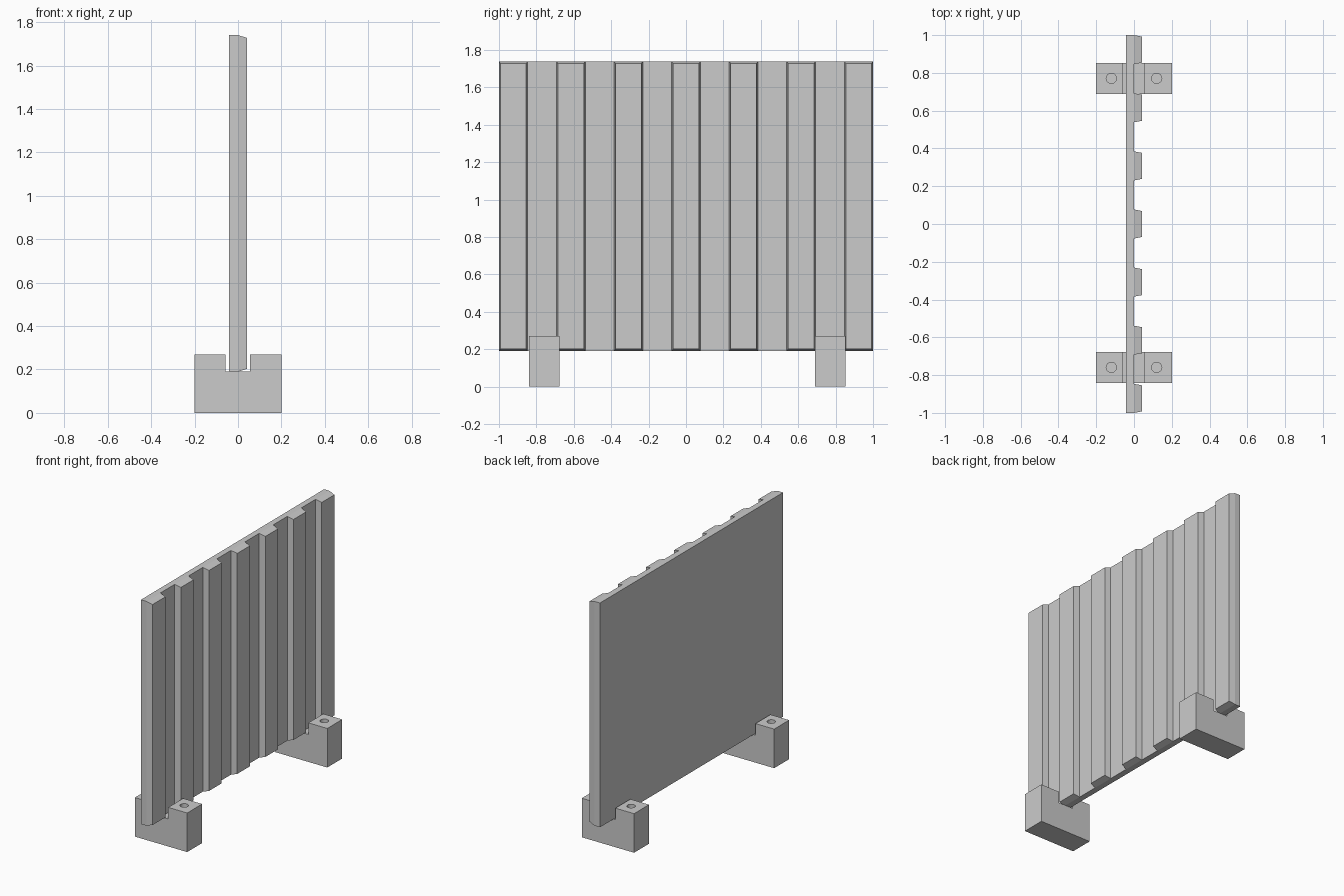
import bpy, bmesh
from mathutils import Vector

if "Cube" in bpy.data.objects:
    bpy.data.objects.remove(bpy.data.objects["Cube"])

Z0, Z1 = 0.19, 1.74        # panel bottom and top
T = 0.042                  # thickness of sheet, and of ribs
STRIPS = 13                # alternating rib / gap
PITCH = 2 / STRIPS


def finish(name, bm):
    bmesh.ops.recalc_face_normals(bm, faces=bm.faces[:])
    mesh = bpy.data.meshes.new(name)
    bm.to_mesh(mesh)
    bm.free()
    obj = bpy.data.objects.new(name, mesh)
    bpy.context.collection.objects.link(obj)
    return obj


# Ribbed panel: flat sheet split into strips, every other one raised with tapered sides
def ribbed_panel():
    bm = bmesh.new()
    bmesh.ops.create_cube(bm, size=1)
    for v in bm.verts:
        v.co = Vector((v.co.x * T - T / 2, v.co.y * 2,
                       v.co.z * (Z1 - Z0) + (Z0 + Z1) / 2))
    for i in range(1, STRIPS):
        bmesh.ops.bisect_plane(bm, geom=bm.verts[:] + bm.edges[:] + bm.faces[:],
                               plane_co=(0, -1 + i * PITCH, 0), plane_no=(0, 1, 0))
    bm.normal_update()
    ribs = [f for f in bm.faces if f.normal.x > 0.9
            and int((f.calc_center_median().y + 1) / PITCH) % 2 == 0]
    for f in bmesh.ops.extrude_discrete_faces(bm, faces=ribs)["faces"]:
        c = f.calc_center_median()
        for v in f.verts:
            v.co.x += T
            v.co.y += -0.008 if v.co.y > c.y else 0.008
            v.co.z += -0.013 if v.co.z > c.z else 0.013
    return finish("ribbed_panel", bm)


# Foot: slotted block with two blind bolt holes
def foot(name, y, width=0.163):
    profile = [(-0.2, 0), (0.2, 0), (0.2, 0.27), (0.055, 0.27),
               (0.055, Z0), (-0.057, Z0), (-0.057, 0.27), (-0.2, 0.27)]
    bm = bmesh.new()
    face = bm.faces.new([bm.verts.new((x, y - width / 2, z)) for x, z in profile])
    side = bmesh.ops.extrude_face_region(bm, geom=[face])["geom"]
    bmesh.ops.translate(bm, vec=(0, width, 0),
                        verts=[g for g in side if isinstance(g, bmesh.types.BMVert)])
    obj = finish(name, bm)
    for x in (-0.12, 0.12):
        bpy.ops.mesh.primitive_cylinder_add(vertices=32, radius=0.027, depth=0.3,
                                            location=(x, y, 0.27))
        cutter = bpy.context.object
        cutter.hide_render = True
        mod = obj.modifiers.new("bolt_hole", 'BOOLEAN')
        mod.operation, mod.solver, mod.object = 'DIFFERENCE', 'EXACT', cutter
        bpy.context.view_layer.objects.active = obj
        bpy.ops.object.modifier_apply(modifier=mod.name)
        bpy.data.objects.remove(cutter)
    bpy.ops.object.select_all(action='DESELECT')
    obj.select_set(True)
    bpy.ops.object.shade_smooth_by_angle()
    return obj


ribbed_panel()
foot("foot_back", 0.771)
foot("foot_front", -0.759)
